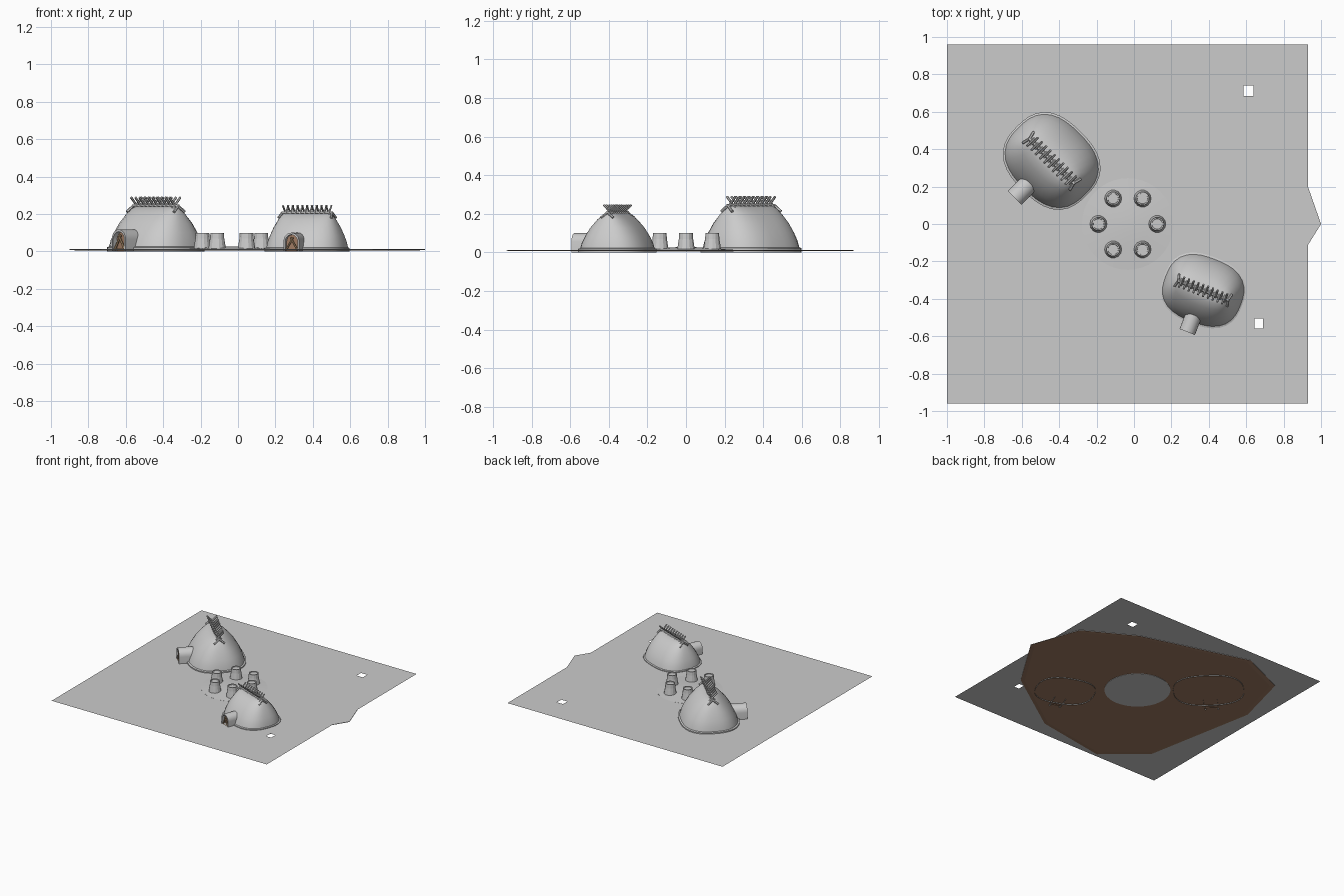
import bpy, bmesh, math
from mathutils import Matrix, Vector

if "Cube" in bpy.data.objects:
    bpy.data.objects.remove(bpy.data.objects["Cube"])


def material(name, rgb):
    m = bpy.data.materials.new(name)
    m.diffuse_color = (*rgb, 1)
    m.use_nodes = True
    m.node_tree.nodes["Principled BSDF"].inputs["Base Color"].default_value = m.diffuse_color
    return m


GREY = material("pale grey", (0.6, 0.6, 0.6))
BROWN = material("earth brown", (0.35, 0.2, 0.125))
TAN = material("tan wood", (0.5, 0.33, 0.18))


def add(name, bm, mats, matrix=Matrix(), smooth=False, fix=True):
    if fix:
        bmesh.ops.recalc_face_normals(bm, faces=bm.faces)
    me = bpy.data.meshes.new(name)
    bm.to_mesh(me)
    bm.free()
    for m in mats:
        me.materials.append(m)
    ob = bpy.data.objects.new(name, me)
    bpy.context.collection.objects.link(ob)
    ob.matrix_world = matrix
    if smooth:
        bpy.context.view_layer.objects.active = ob
        ob.select_set(True)
        bpy.ops.object.shade_smooth_by_angle(angle=math.radians(35))
        ob.select_set(False)
    return ob


def loft(bm, rings, cap_start=False, cap_end=False, closed=True):
    """Bridge a list of equal-length point rings."""
    vs = [[bm.verts.new(p) for p in r] for r in rings]
    n = len(vs[0])
    for a, b in zip(vs, vs[1:]):
        for i in range(n if closed else n - 1):
            j = (i + 1) % n
            bm.faces.new((a[i], a[j], b[j], b[i]))
    if cap_start:
        bm.faces.new(vs[0][::-1])
    if cap_end:
        bm.faces.new(vs[-1])


def circle(r, z, n, cx=0, cy=0):
    return [(cx + r * math.cos(2 * math.pi * i / n),
             cy + r * math.sin(2 * math.pi * i / n), z) for i in range(n)]


def oval(a, b, z, n=36, e=2.6):
    pts = []
    for i in range(n):
        c, s = math.cos(2 * math.pi * i / n), math.sin(2 * math.pi * i / n)
        k = (abs(c) ** e + abs(s) ** e) ** (-1 / e)
        pts.append((a * c * k, b * s * k, z))
    return pts


def rod(bm, p, q, r, n=6):
    p, q = Vector(p), Vector(q)
    rot = (q - p).to_track_quat('Z', 'Y')
    ends = [[o + rot @ Vector(c) for c in circle(r, 0, n)] for o in (p, q)]
    loft(bm, ends, True, True)


# Ground sheet with two square gaps
bm = bmesh.new()
gaps = [(0.585, 0.64, 0.685, 0.74), (0.645, 0.69, -0.56, -0.505)]
xs = sorted({-1, 0.93} | {v for g in gaps for v in g[:2]})
ys = sorted({-0.96, 0.96} | {v for g in gaps for v in g[2:]})
grid = [[bm.verts.new((x, y, 0.013)) for y in ys] for x in xs]
for i in range(len(xs) - 1):
    for j in range(len(ys) - 1):
        cx, cy = (xs[i] + xs[i + 1]) / 2, (ys[j] + ys[j + 1]) / 2
        if not any(g[0] < cx < g[1] and g[2] < cy < g[3] for g in gaps):
            bm.faces.new((grid[i][j], grid[i + 1][j],
                          grid[i + 1][j + 1], grid[i][j + 1]))
add("ground_sheet", bm, [GREY], fix=False)

# Earth slab below the ground, with a grey rim and a brown underside
outline = [(1.0, 0.0), (0.86, 0.4), (0.465, 0.62), (-0.4, 0.87), (-0.78, 0.7),
           (-0.9, 0.24), (-0.73, -0.66), (-0.42, -0.93), (0.17, -0.83), (0.72, -0.45)]
bm = bmesh.new()
loft(bm, [[(x * k, y * k, z) for x, y in outline]
          for k, z in ((1, 0.0122), (1, 0.009), (0.965, 0.006))], True, True)
bm.normal_update()
bmesh.ops.recalc_face_normals(bm, faces=bm.faces)
for f in bm.faces:
    f.material_index = 1 if f.normal.z < -0.99 else 0
add("earth_slab", bm, [GREY, BROWN])

# Round base and low hearth mound in the middle
bm = bmesh.new()
loft(bm, [circle(r, z, 40, -0.033) for r, z in
          ((0.245, 0.004), (0.245, 0.0135), (0.12, 0.022), (0.05, 0.027))], True, True)
add("hearth_mound", bm, [GREY], smooth=True)

# Ring of six tapered stools
for k in range(6):
    ang = k * math.pi / 3
    bm = bmesh.new()
    loft(bm, [circle(r, z, 14) for r, z in
              ((0.046, 0.004), (0.046, 0.02), (0.038, 0.07), (0.036, 0.1),
               (0.029, 0.1), (0.028, 0.095))], True, True)
    add("stool", bm, [GREY], Matrix.Translation(
        (-0.033 + 0.157 * math.cos(ang), 0.157 * math.sin(ang), 0)))


def arch(w, h, y, n=10):
    """Round-headed doorway outline, open at the floor."""
    pts = [(w, y, 0)]
    pts += [(w * math.cos(math.pi * i / n), y, h - w + w * math.sin(math.pi * i / n))
            for i in range(n + 1)]
    return pts + [(-w, y, 0)]


def hut(x, y, angle, scale):
    mat = (Matrix.Translation((x, y, 0)) @ Matrix.Rotation(math.radians(angle), 4, 'Z')
           @ Matrix.Scale(scale, 4))

    # Thatched shell narrowing to a ridge
    bm = bmesh.new()
    profile = [(0.262, 0.22, 0), (0.262, 0.22, 0.022), (0.252, 0.208, 0.026),
               (0.246, 0.197, 0.06), (0.233, 0.177, 0.1), (0.213, 0.145, 0.15),
               (0.187, 0.098, 0.2), (0.168, 0.058, 0.228), (0.155, 0.025, 0.24)]
    loft(bm, [oval(*p) for p in profile], False, True)
    add("hut_shell", bm, [GREY], mat, smooth=True)

    # Ridge pole and crossed ridge sticks
    bm = bmesh.new()
    rod(bm, (-0.172, 0, 0.242), (0.172, 0, 0.242), 0.011)
    for end in (-1, 1):
        for side in (-1, 1):
            rod(bm, (end * 0.168, 0, 0.244), (end * 0.178, side * 0.04, 0.212), 0.008)
    for i in range(10):
        px = -0.145 + 0.29 * i / 9
        for side in (-1, 1):
            rod(bm, (px + 0.005 * side, -0.022 * side, 0.23),
                (px + 0.005 * side, 0.036 * side, 0.289), 0.0065)
    add("ridge_sticks", bm, [GREY], mat)

    # Arched porch tunnel
    bm = bmesh.new()
    loft(bm, [arch(0.052, 0.118, -0.12), arch(0.052, 0.118, -0.28),
              arch(0.042, 0.106, -0.28), arch(0.042, 0.106, -0.24)], closed=False)
    add("porch", bm, [GREY], mat, smooth=True)

    # Door panel set back in the porch
    bm = bmesh.new()
    bm.faces.new([bm.verts.new(p) for p in arch(0.043, 0.107, -0.25)])
    add("door_panel", bm, [BROWN], mat)

    # Leaning door frame poles
    bm = bmesh.new()
    for side in (-1, 1):
        rod(bm, (side * 0.04, -0.272, 0.006), (-side * 0.008, -0.272, 0.088), 0.006)
    rod(bm, (-0.038, -0.272, 0.012), (0.038, -0.272, 0.012), 0.005)
    add("door_frame", bm, [TAN], mat)


hut(-0.44, 0.337, -45, 1.0)
hut(0.37, -0.355, -21, 0.85)
